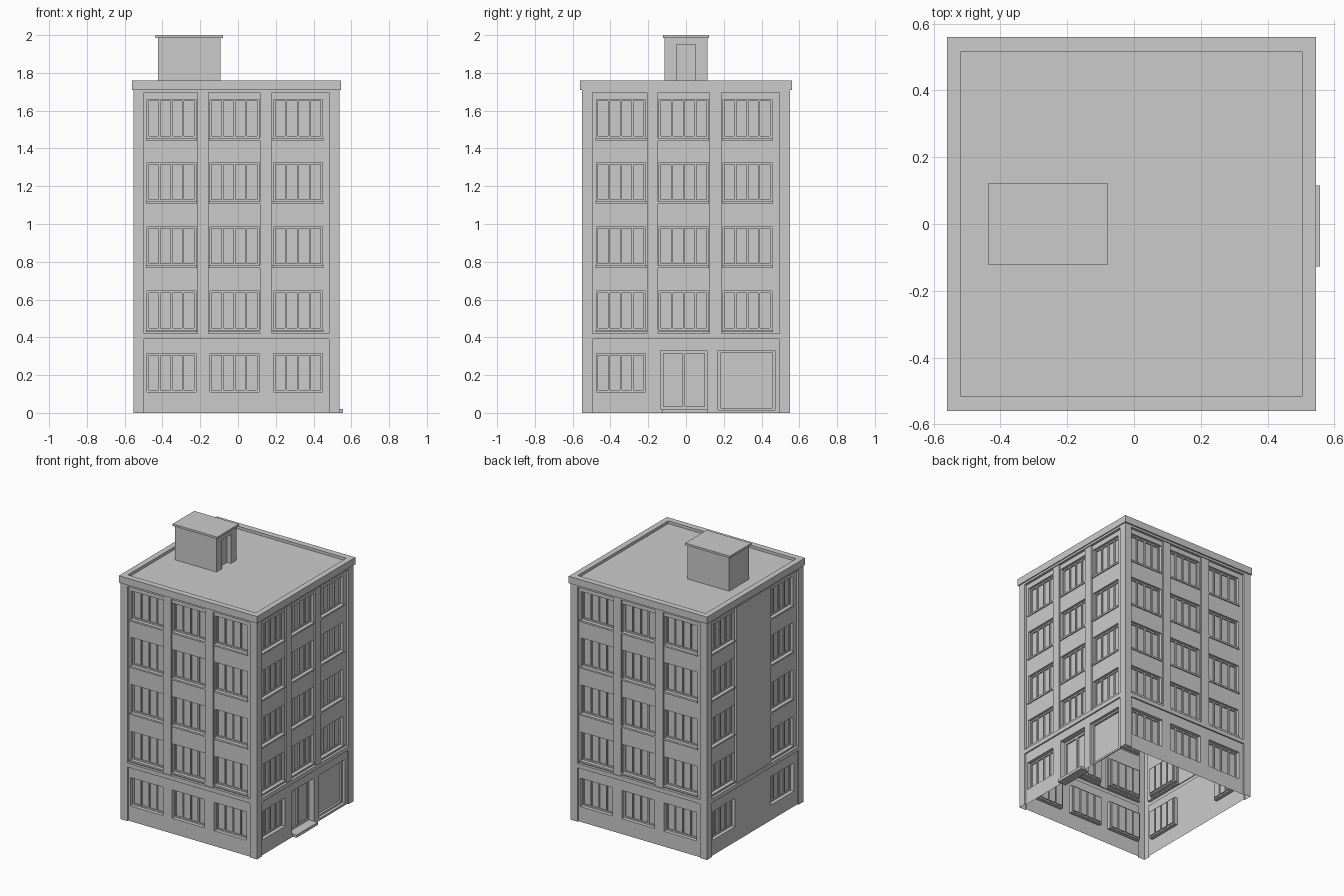
import bpy, bmesh
from math import radians

if "Cube" in bpy.data.objects:
    bpy.data.objects.remove(bpy.data.objects["Cube"])

CX = -0.0075             # building centre in x
HX, HY = 0.545, 0.55     # half sizes of the body
TOP = 1.71               # underside of the cornice
COLS = (-0.345, -0.012, 0.325)
ROWS = (0.44, 0.78, 1.12, 1.455)
WW, WH = 0.26, 0.205     # window opening
PIER, WALL, FRAME, GLASS = 0.006, 0.018, 0.036, 0.045   # recess depths


def finish(bm, name, loc=(0, 0, 0), rot=0):
    bmesh.ops.remove_doubles(bm, verts=bm.verts, dist=1e-5)
    bmesh.ops.dissolve_limit(bm, angle_limit=0.01, verts=bm.verts, edges=bm.edges)
    me = bpy.data.meshes.new(name)
    bm.to_mesh(me)
    bm.free()
    ob = bpy.data.objects.new(name, me)
    ob.location, ob.rotation_euler.z = loc, radians(rot)
    bpy.context.collection.objects.link(ob)
    return ob


def relief(name, hw, dist, z0, z1, rects, rot, cx=CX):
    """Wall sheet; each rect (u0, u1, v0, v1, depth) overrides the earlier ones."""
    us = sorted({-hw, hw} | {round(r[i], 4) for r in rects for i in (0, 1)})
    vs = sorted({z0, z1} | {round(r[i], 4) for r in rects for i in (2, 3)})

    def depth(i, j):
        u, v = (us[i] + us[i + 1]) / 2, (vs[j] + vs[j + 1]) / 2
        d = 0
        for r in rects:
            if r[0] < u < r[1] and r[2] < v < r[3]:
                d = r[4]
        return d

    nu, nv = len(us) - 1, len(vs) - 1
    D = [[depth(i, j) for j in range(nv)] for i in range(nu)]
    bm = bmesh.new()

    def quad(*pts):
        bm.faces.new([bm.verts.new((u, d - dist, v)) for u, d, v in pts])

    for i in range(nu):
        for j in range(nv):
            u0, u1, v0, v1, a = us[i], us[i + 1], vs[j], vs[j + 1], D[i][j]
            quad((u0, a, v0), (u1, a, v0), (u1, a, v1), (u0, a, v1))
            if i + 1 < nu and D[i + 1][j] != a:
                b = D[i + 1][j]
                quad((u1, a, v0), (u1, b, v0), (u1, b, v1), (u1, a, v1))
            if j + 1 < nv and D[i][j + 1] != a:
                b = D[i][j + 1]
                quad((u0, a, v1), (u1, a, v1), (u1, b, v1), (u0, b, v1))
    return finish(bm, name, (cx, 0, 0), rot)


def panes(u0, u1, v0, v1, n, frame, glass, bar=0.01):
    """Opening with a frame and n upright panes."""
    out = [(u0, u1, v0, v1, frame)]
    w = (u1 - u0 - bar) / n
    for k in range(n):
        out.append((u0 + bar + k * w, u0 + (k + 1) * w, v0 + bar, v1 - bar, glass))
    return out


def window(c, z):
    return [(c - WW / 2 - 0.005, c + WW / 2 + 0.005, z - 0.012, z, WALL - 0.008)] + \
        panes(c - WW / 2, c + WW / 2, z, z + WH, 4, FRAME, GLASS)


def facade(name, hw, dist, rot, upper, ground, piers, extra=()):
    rects = [(-hw + 0.055, hw - 0.055, 0.0, 0.39, 0.01),
             (-hw + 0.055, hw - 0.055, 0.42, 1.695, WALL)]
    rects += [(a, b, 0.42, 1.695, PIER) for a, b in piers]
    for c in upper:
        for z in ROWS:
            rects += window(c, z)
    for c in ground:
        rects += window(c, 0.11)
    return relief(name, hw, dist, 0.0, TOP, rects + list(extra), rot)


def box(name, x0, x1, y0, y1, z0, z1):
    bm = bmesh.new()
    bmesh.ops.create_cube(bm, size=1)
    for v in bm.verts:
        v.co = ((x0, x1)[v.co.x > 0], (y0, y1)[v.co.y > 0], (z0, z1)[v.co.z > 0])
    return finish(bm, name)


# Four facades: the left one has a blank stair shaft, the right one the entrances
PIERS = [(-0.207, -0.148), (0.125, 0.188)]
entrance = panes(-0.135, 0.112, 0.02, 0.33, 2, 0.05, 0.06, 0.015)
garage = panes(0.17, 0.47, 0.015, 0.33, 1, 0.03, 0.045, 0.012)
facade("front_wall", HX, HY, 0, COLS, COLS, PIERS)
facade("back_wall", HX, HY, 180, COLS, COLS, PIERS)
facade("right_wall", HY, HX, 90, COLS, COLS[:1], PIERS, entrance + garage)
facade("left_wall", HY, HX, 270, COLS[::2], COLS[::2], [(-0.207, 0.188)])

# Cornice, parapet and flat roof as stepped rectangular rings
bm = bmesh.new()
rings = []
for hx, hy, z in ((HX, HY, TOP), (0.5525, 0.56, TOP), (0.5525, 0.56, 1.76),
                  (0.511, 0.516, 1.76), (0.511, 0.516, 1.74)):
    rings.append([bm.verts.new((sx * hx, sy * hy, z))
                  for sx, sy in ((-1, -1), (1, -1), (1, 1), (-1, 1))])
for lo, hi in zip(rings, rings[1:]):
    for k in range(4):
        n = (k + 1) % 4
        bm.faces.new((lo[k], lo[n], hi[n], hi[k]))
bm.faces.new(rings[-1])
finish(bm, "roof", (CX, 0, 0))

# Stair house on the roof with a recessed door, and its cover slab
px, phx, phy = -0.258, 0.166, 0.113
door = [(-0.05, 0.05, 1.74, 1.95, 0.03)]
for name, hw, dist, rot, r in (("front", phx, phy, 0, []), ("right", phy, phx, 90, door),
                               ("back", phx, phy, 180, []), ("left", phy, phx, 270, [])):
    relief("stair_house_" + name, hw, dist, 1.74, 1.985, r, rot, px)
box("stair_house_slab", -0.436, -0.08, -0.123, 0.123, 1.985, 2.0)

# Entrance step
box("entrance_step", 0.49, 0.557, -0.127, 0.115, 0.0, 0.02)
